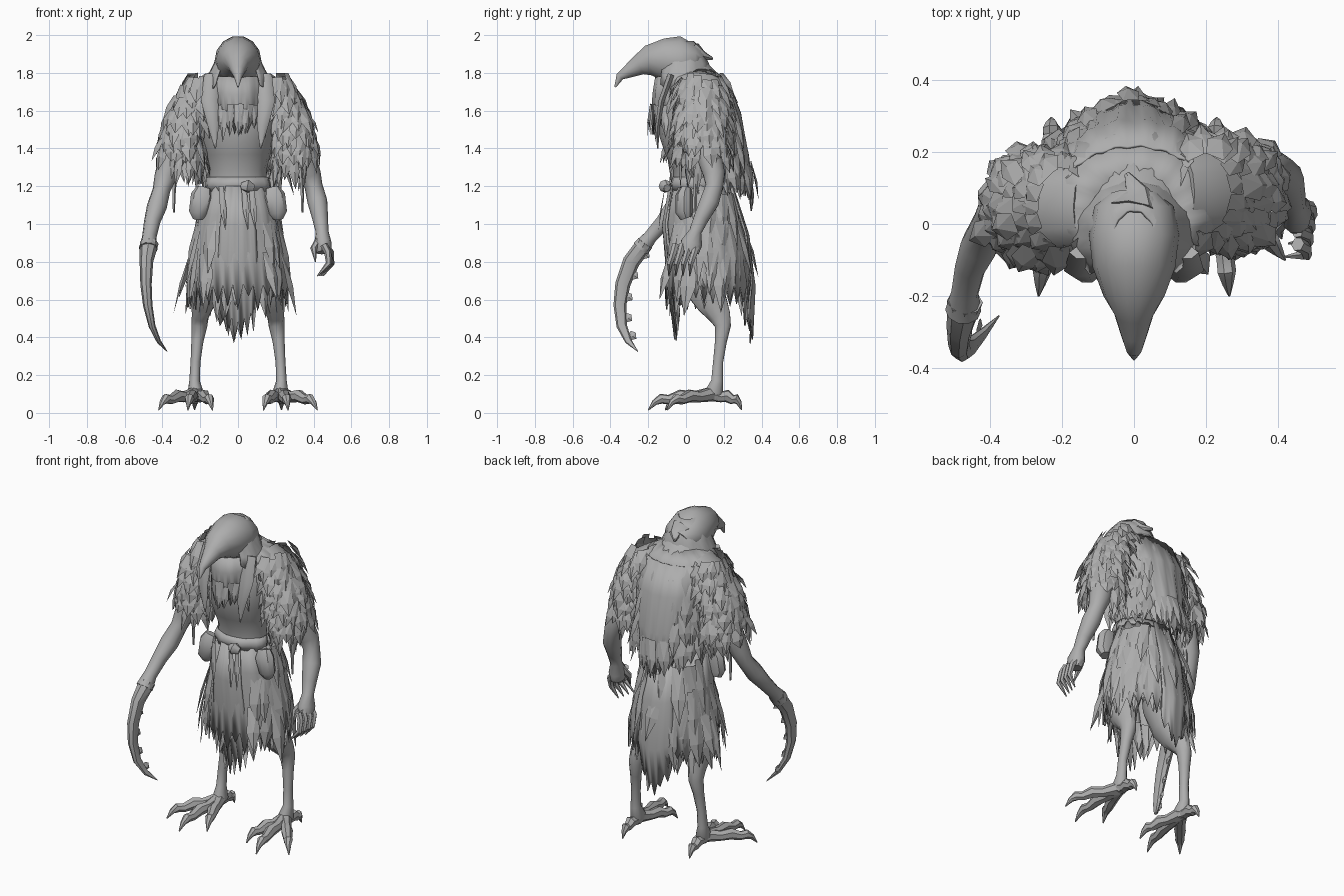
import bpy, bmesh, math, random
from mathutils import Vector

random.seed(4)
if "Cube" in bpy.data.objects:
    bpy.data.objects.remove(bpy.data.objects["Cube"], do_unlink=True)

grey = bpy.data.materials.new("stone grey")
grey.use_nodes = True
COLOUR = (.42, .42, .42, 1)
grey.diffuse_color = COLOUR
grey.node_tree.nodes["Principled BSDF"].inputs["Base Color"].default_value = COLOUR


def finish(name, bm, smooth=True, thickness=0):
    if smooth:
        bmesh.ops.recalc_face_normals(bm, faces=bm.faces[:])
    mesh = bpy.data.meshes.new(name)
    bm.to_mesh(mesh)
    bm.free()
    mesh.materials.append(grey)
    obj = bpy.data.objects.new(name, mesh)
    bpy.context.collection.objects.link(obj)
    if thickness:
        solid = obj.modifiers.new("thickness", "SOLIDIFY")
        solid.thickness = thickness
    if smooth:
        bpy.ops.object.select_all(action="DESELECT")
        obj.select_set(True)
        bpy.context.view_layer.objects.active = obj
        bpy.ops.object.shade_smooth_by_angle(angle=math.radians(40))
    return obj


def tube(name, path, sides=10, mirror=1, bm=None):
    """Loft elliptical rings (x, y, z, radius across, radius deep) along a path."""
    own = bm is None
    bm = bm or bmesh.new()
    points = [Vector((p[0] * mirror, p[1], p[2])) for p in path]
    rings = []
    for i, point in enumerate(points):
        along = (points[min(i + 1, len(points) - 1)] - points[max(i - 1, 0)]).normalized()
        ref = Vector((0, 1, 0)) if abs(along.x) > .9 else Vector((1, 0, 0))
        across = (ref - along * ref.dot(along)).normalized()
        deep = along.cross(across)
        ring = []
        for k in range(sides):
            a = math.tau * k / sides
            ring.append(bm.verts.new(point + across * math.cos(a) * path[i][3]
                                     + deep * math.sin(a) * path[i][-1]))
        rings.append(ring)
    for lower, upper in zip(rings, rings[1:]):
        for k in range(sides):
            j = (k + 1) % sides
            bm.faces.new((lower[k], lower[j], upper[j], upper[k]))
    bm.faces.new(rings[0])
    bm.faces.new(rings[-1])
    if own:
        return finish(name, bm)


def cloth(name, rows, start, end, columns, rag, point=0):
    """Curved sheet of rings (y, z, rx, ry) between two angles with a torn hem."""
    bm = bmesh.new()
    grid = []
    for r, (cy, z, rx, ry) in enumerate(rows):
        line = []
        for k in range(columns + 1):
            t = k / columns
            a = math.radians(start + (end - start) * t)
            wave = 1 + .025 * math.sin(k * 1.7 + r)
            drop = 0
            if r == len(rows) - 1:
                drop = rag * random.uniform(.4, 1) * (k % 2)
            drop += point * (r / (len(rows) - 1)) ** 2 * math.sin(math.pi * t) ** 2
            line.append(bm.verts.new((rx * wave * math.cos(a),
                                      cy + ry * wave * math.sin(a), z - drop)))
        grid.append(line)
    for upper, lower in zip(grid, grid[1:]):
        for k in range(columns):
            bm.faces.new((upper[k], lower[k], lower[k + 1], upper[k + 1]))
    return finish(name, bm, thickness=.008)


def feather(bm, base, along, normal, length, width):
    along = along.normalized()
    side = along.cross(normal).normalized() * width / 2
    lift = side.cross(along).normalized() * width * .2
    mid = base + along * length * .55
    bl, br, ml, mr, ridge, tip = [bm.verts.new(p) for p in (
        base - side * .7, base + side * .7, mid - side, mid + side,
        mid + lift, base + along * length)]
    for face in ((bl, br, ridge), (bl, ridge, ml), (br, mr, ridge),
                 (ml, ridge, tip), (ridge, mr, tip)):
        bm.faces.new(face)


def feather_row(bm, centre, rx, ry, start, end, count, length, width, flare):
    for k in range(count):
        a = math.radians(start + (end - start) * (k + random.uniform(.2, .8)) / count)
        out = Vector((math.cos(a), math.sin(a), 0))
        base = Vector(centre) + Vector((rx * out.x, ry * out.y, random.uniform(-.02, .02)))
        sway = Vector((random.uniform(-.15, .15), random.uniform(-.15, .15), -1))
        feather(bm, base, sway + out * (flare + random.uniform(-.05, .1)), out,
                length * random.uniform(.75, 1.2), width * random.uniform(.8, 1.2))


# Torso and hooded beaked head
tube("torso", [(0, .06, .95, .18, .14), (0, .05, 1.2, .155, .12), (0, .05, 1.28, .15, .12),
               (0, .06, 1.36, .17, .17), (0, .06, 1.46, .2, .2), (0, .06, 1.6, .22, .21),
               (0, .05, 1.72, .19, .17), (0, .02, 1.82, .11, .1)], 16)
tube("head_and_beak", [(0, .08, 1.86, .07, .05), (0, .05, 1.87, .11, .08), (0, -.03, 1.86, .125, .137),
                       (0, -.12, 1.87, .115, .115), (0, -.2, 1.865, .085, .082), (0, -.25, 1.84, .055, .055),
                       (0, -.31, 1.805, .036, .035), (0, -.35, 1.78, .022, .022),
                       (0, -.375, 1.725, .004, .005)], 14)
cloth("hood", [(-.04, 1.97, .06, .08), (-.03, 1.92, .1, .115), (-.02, 1.85, .128, .14),
               (-.02, 1.79, .16, .15), (-.02, 1.74, .18, .16)], -48, 228, 28, .04)
tube("hood_tail", [(0, .04, 1.92, .07, .045), (.01, .09, 1.89, .035, .025),
                   (-.02, .14, 1.875, .008, .008)], 7)
cloth("mantle", [(.03, 1.82, .12, .11), (.05, 1.775, .2, .16), (.06, 1.72, .245, .19),
                 (.07, 1.65, .255, .215)], -40, 220, 40, .06, .1)
cloth("neck_scarf", [(-.02, 1.78, .13, .14), (-.02, 1.7, .14, .155), (-.02, 1.6, .13, .16)],
      -155, -25, 16, .07, .06)
for side in (-1, 1):
    tube("hood_lappet", [(.14, -.08, 1.79, .04, .02), (.15, -.13, 1.65, .045, .018),
                         (.13, -.15, 1.52, .03, .014), (.12, -.15, 1.4, .004, .004)], 6, side)

# Back cape, skirt, apron and trailing rags
cloth("back_cape", [(.08, 1.76, .2, .14), (.08, 1.6, .24, .21), (.08, 1.42, .22, .25),
                    (.08, 1.27, .15, .275)], 20, 160, 26, .09, .12)
cloth("skirt", [(.06, 1.22, .165, .13), (.085, 1.05, .21, .185), (.11, .85, .245, .215),
                (.12, .68, .265, .23)], 0, 360, 60, .14)
cloth("apron", [(.05, 1.2, .14, .14), (.08, 1.0, .2, .205), (.1, .75, .23, .2),
                (.12, .55, .21, .18)], -118, -62, 12, .12, .06)
cloth("back_rag", [(.08, 1.2, .15, .17), (.1, .95, .2, .23), (.11, .7, .22, .255),
                   (.1, .54, .2, .25)], 68, 125, 10, .1, .1)

# Layered rags hanging over the skirt
bm = bmesh.new()
for z, rx, ry, count in ((1.16, .18, .16, 20), (1.0, .22, .195, 24), (.86, .245, .22, 28)):
    feather_row(bm, (0, .1, z), rx, ry, -55, 235, count, .3, .075, .1)
feather_row(bm, (0, .1, .72), .22, .17, -125, -55, 8, .24, .06, 0)
finish("skirt_rags", bm, False)

# Torn fringe on chest and feathers down the back
bm = bmesh.new()
feather_row(bm, (0, -.01, 1.62), .14, .18, -150, -30, 10, .15, .04, 0)
for z, r in ((1.58, .22), (1.47, .23), (1.36, .235)):
    feather_row(bm, (0, .08, z), r, r, 10, 60, 7, .19, .065, .12)
    feather_row(bm, (0, .08, z), r, r, 120, 170, 7, .19, .065, .12)
feather_row(bm, (0, .08, 1.33), .17, .265, 35, 145, 10, .2, .06, .08)
finish("back_feathers", bm, False)

# Feathered shoulders, the right one carried further forward
for side, label, y in ((1, "left", .085), (-1, "right", .045)):
    bm = bmesh.new()
    for i in range(7):
        t = i / 6
        out = math.sin(t * 1.6)
        centre = (side * (.2 + .1 * out), y, 1.78 - .36 * t)
        feather_row(bm, centre, .065 + .04 * out, .11 + .025 * out, 0, 360, 17, .14, .07,
                    .5 - .3 * t)
    feather_row(bm, (side * .28, y, 1.39), .09, .11, 0, 360, 12, .2, .05, .02)
    finish(label + "_shoulder_feathers", bm, False)
    tube(label + "_shoulder", [(.13, y, 1.74, .07, .11), (.22, y, 1.68, .08, .125),
                               (.29, y, 1.53, .1, .13), (.3, y, 1.38, .085, .1)], 12, side)

# Left arm with clawed hand
tube("left_arm", [(.3, .09, 1.5, .08), (.34, .12, 1.37, .07), (.38, .15, 1.26, .06),
                  (.4, .15, 1.2, .048), (.42, .125, 1.12, .053), (.435, .08, 1.03, .042),
                  (.445, .05, .96, .034), (.45, .03, .9, .045, .06), (.455, .02, .85, .04, .05)], 10)
bm = bmesh.new()
for k in range(4):
    y = .055 - .037 * k
    tube("", [(.455, y, .89, .02), (.49 - .005 * k, y - .01, .85, .019),
              (.495 - .005 * k, y - .03, .79, .016), (.45 - .01 * k, y - .035, .725, .003)], 6, bm=bm)
tube("", [(.43, .02, .92, .02), (.4, -.01, .87, .018), (.41, -.04, .8, .003)], 6, bm=bm)
finish("left_fingers", bm)

# Right arm ending in a long hooked blade with barbs
tube("right_arm", [(.3, .05, 1.5, .08), (.34, .05, 1.37, .07), (.385, .025, 1.25, .058),
                   (.405, 0, 1.18, .047), (.43, -.06, 1.09, .053), (.455, -.12, 1.01, .043),
                   (.47, -.19, .93, .038), (.475, -.24, .87, .05)], 10, -1)
blade = [(.47, -.215, .9, .05, .045), (.485, -.29, .8, .036, .045), (.487, -.335, .68, .03, .04),
         (.478, -.35, .57, .025, .034), (.455, -.34, .46, .018, .028), (.42, -.305, .38, .012, .018),
         (.375, -.255, .325, .002, .002)]
tube("right_blade", blade, 8, -1)
bm = bmesh.new()
for a, b in zip(blade, blade[1:-1]):
    p = Vector(a[:3]).lerp(Vector(b[:3]), .5)
    p.x, p.y = -p.x, p.y + .02
    feather(bm, p, Vector((.3, 1, -.7)), Vector((1, 0, 0)), .05, .05)
finish("blade_barbs", bm, False)

# Bird legs and clawed feet
for side, label in ((1, "left"), (-1, "right")):
    tube(label + "_leg", [(.12, .08, .95, .11), (.15, .08, .78, .11, .13), (.17, .1, .66, .085, .11),
                          (.185, .14, .58, .062, .085), (.2, .18, .51, .045, .06),
                          (.205, .195, .46, .042, .045), (.215, .185, .38, .032, .033),
                          (.225, .17, .27, .026, .028), (.23, .165, .17, .028, .033),
                          (.225, .15, .11, .042, .05), (.225, .135, .075, .03, .045)], 10, side)
    bm = bmesh.new()
    for tip_x, tip_y in ((.265, -.2), (.42, -.1), (.135, -.11), (.23, .295)):
        toe = []
        for t, z, r in ((0, .1, .04), (.3, .085, .03), (.5, .09, .034), (.68, .07, .026),
                        (.8, .075, .027), (.9, .055, .016), (1, .015, .003)):
            toe.append((.225 + (tip_x - .225) * t, .14 + (tip_y - .14) * t, z, r))
        tube("", toe, 7, side, bm)
    finish(label + "_toes", bm)

# Belt, knot, pouches and dangling straps
cloth("belt", [(.055, 1.25, .16, .125), (.055, 1.215, .172, .138), (.06, 1.18, .172, .138)],
      0, 360, 32, .01)
tube("belt_knot", [(.02, -.1, 1.2, .02), (.05, -.11, 1.2, .035), (.08, -.1, 1.19, .02)], 8)
for side in (-1, 1):
    tube("hip_pouch", [(.18, 0, 1.19, .04, .03), (.19, -.01, 1.15, .06, .045),
                       (.21, -.01, 1.06, .05, .045), (.21, 0, 1.03, .03, .03)], 8, side)
    tube("arm_strap", [(.33, .05, 1.3, .012), (.34, .05, 1.16, .01), (.34, .05, 1.06, .006)], 5, side)
bm = bmesh.new()
for x in (.03, .07, -.09):
    feather(bm, Vector((x, -.11, 1.2)), Vector((.1, -.15, -1)), Vector((0, -1, 0)), .24, .035)
finish("belt_ends", bm, False)
